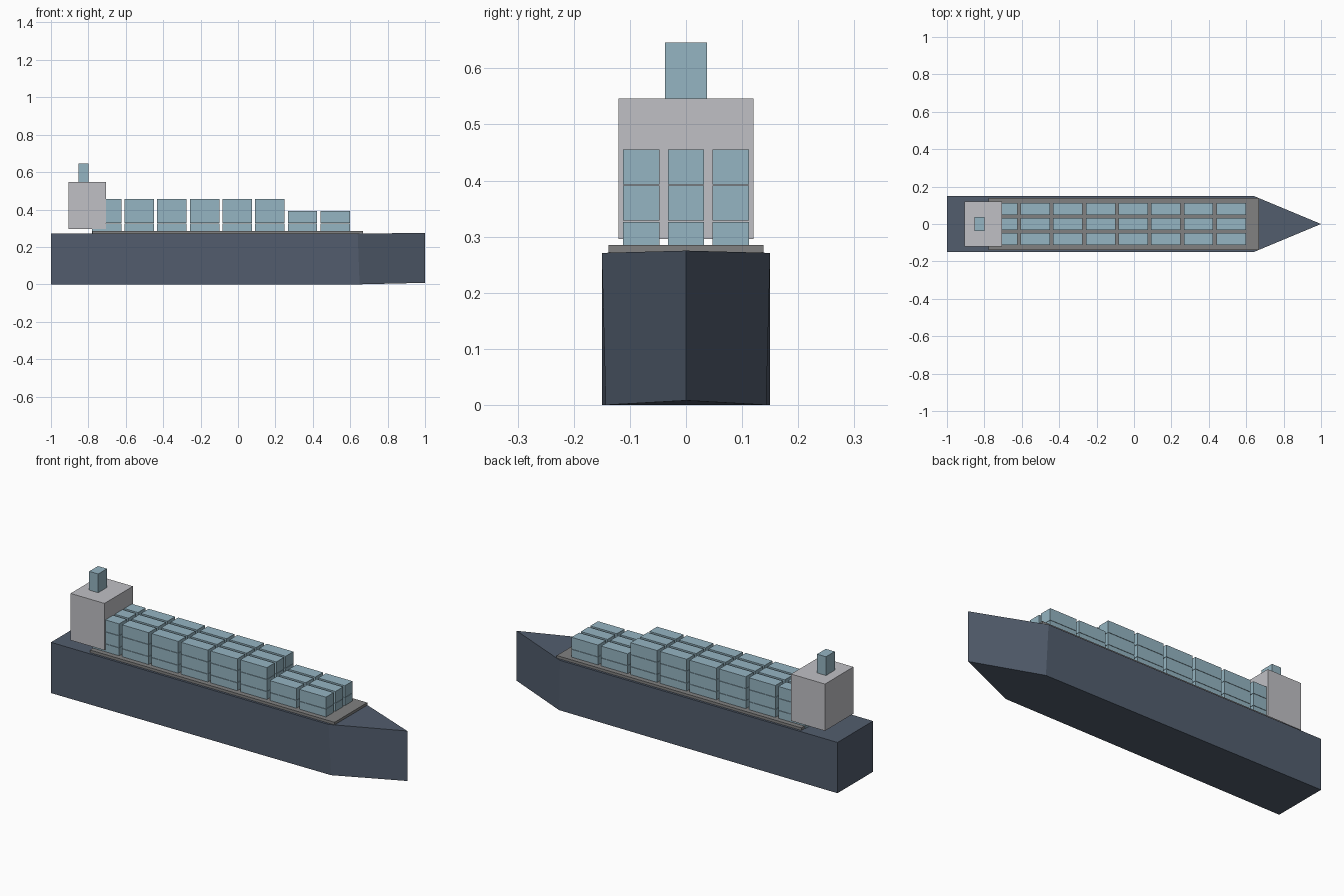
import bpy
import bmesh
from mathutils import Matrix, Vector

if "Cube" in bpy.data.objects:
    bpy.data.objects.remove(bpy.data.objects["Cube"], do_unlink=True)


def material(name, rgb):
    mat = bpy.data.materials.new(name)
    mat.use_nodes = True
    mat.diffuse_color = (*rgb, 1)
    mat.node_tree.nodes["Principled BSDF"].inputs["Base Color"].default_value = (*rgb, 1)
    return mat


navy = material("slate blue hull paint", (0.085, 0.11, 0.155))
grey = material("deck grey", (0.22, 0.22, 0.22))
white = material("pale grey paint", (0.53, 0.53, 0.56))
blue = material("container light blue", (0.30, 0.46, 0.54))


def finish(bm, name, mat):
    bmesh.ops.recalc_face_normals(bm, faces=bm.faces)
    mesh = bpy.data.meshes.new(name)
    bm.to_mesh(mesh)
    bm.free()
    mesh.materials.append(mat)
    obj = bpy.data.objects.new(name, mesh)
    bpy.context.collection.objects.link(obj)
    return obj


def box(name, mat, low, high):
    low, high = Vector(low), Vector(high)
    bm = bmesh.new()
    bmesh.ops.create_cube(bm, size=1, matrix=Matrix.Translation((low + high) / 2)
                          @ Matrix.Diagonal((*(high - low), 1)))
    return finish(bm, name, mat)


# Hull: square stern, straight sides and a wedge bow with a vertical stem
def outline(bm, shoulder_x, shoulder_y, z, tip_z):
    points = [(-1, -0.15, z), (shoulder_x, -shoulder_y, z), (1, 0, tip_z),
              (shoulder_x, shoulder_y, z), (-1, 0.15, z)]
    return [bm.verts.new(p) for p in points]


bm = bmesh.new()
keel = outline(bm, 0.65, 0.143, 0, 0.008)
rim = outline(bm, 0.64, 0.15, 0.271, 0.275)
for i in range(len(keel)):
    j = (i + 1) % len(keel)
    bm.faces.new((keel[i], keel[j], rim[j], rim[i]))
for ring in (keel, rim):
    bm.faces.new((ring[0], ring[1], ring[3], ring[4]))
    bm.faces.new((ring[1], ring[2], ring[3]))
finish(bm, "hull", navy)

# Cargo deck, bridge house and funnel
box("cargo_deck", grey, (-0.778, -0.138, 0.262), (0.667, 0.138, 0.285))
box("bridge_house", white, (-0.905, -0.12, 0.296), (-0.705, 0.12, 0.546))
box("funnel", blue, (-0.853, -0.037, 0.546), (-0.8, 0.037, 0.646))

# Container stacks: two layers near the bow, three elsewhere
LENGTH, WIDTH, HEIGHT = 0.157, 0.065, 0.0625
for column in range(8):
    x = -0.781 + column * 0.1746
    for row in (-1, 0, 1):
        y = row * 0.0795 - WIDTH / 2
        for layer in range(2 if column > 5 else 3):
            z = 0.264 + layer * 0.0643
            box(f"container_{column + 1}_{row + 2}_{layer + 1}", blue,
                (x, y, z), (x + LENGTH, y + WIDTH, z + HEIGHT))
